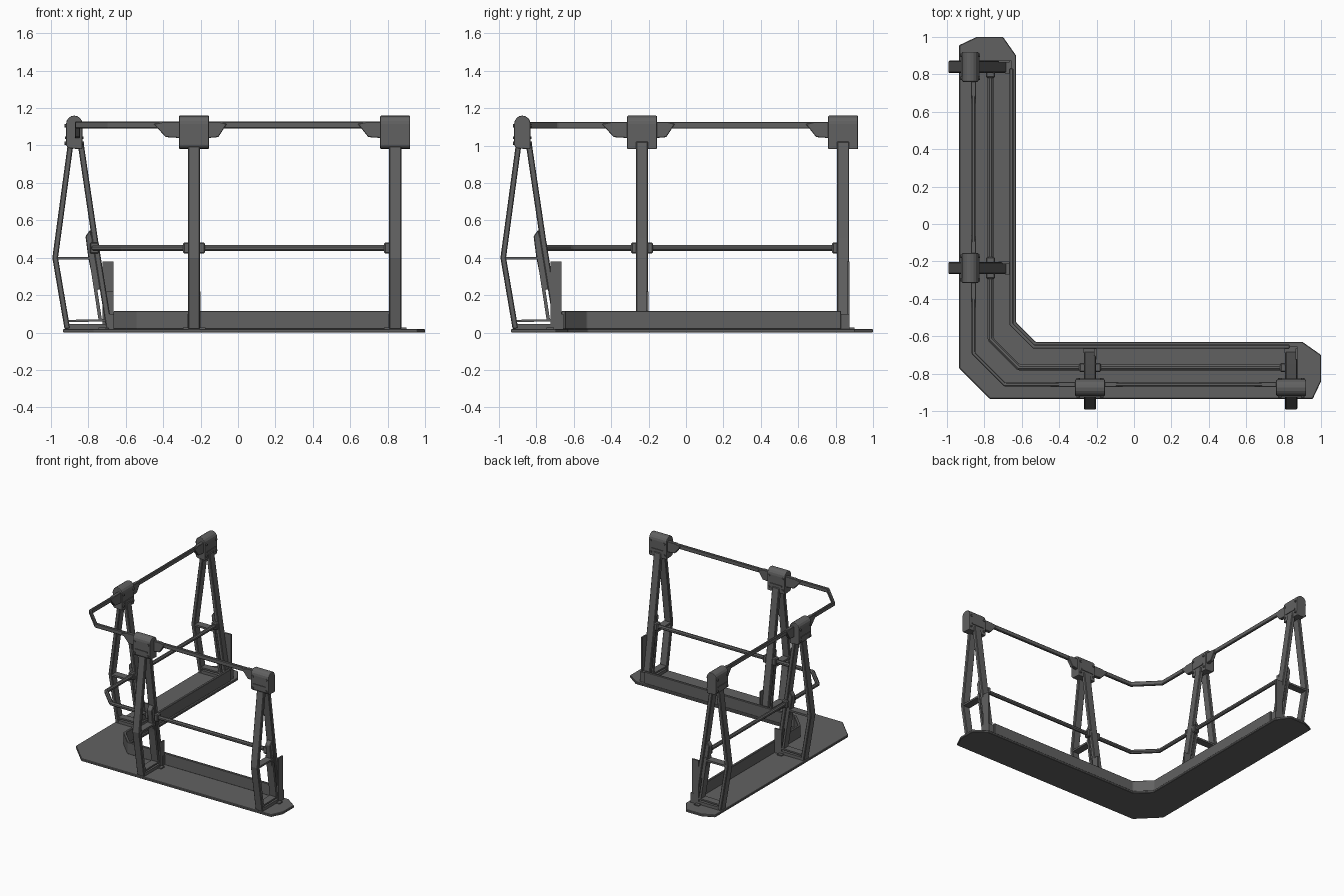
import bpy, bmesh, math
from mathutils import Vector, Matrix

if "Cube" in bpy.data.objects:
    bpy.data.objects.remove(bpy.data.objects["Cube"])

SWAP = Matrix(((0, 1, 0, 0), (1, 0, 0, 0), (0, 0, 1, 0), (0, 0, 0, 1)))
mat = bpy.data.materials.new("dark_metal")
mat.diffuse_color = (0.12, 0.12, 0.12, 1)
mat.use_nodes = True
mat.node_tree.nodes["Principled BSDF"].inputs["Base Color"].default_value = mat.diffuse_color


def finish(bm, name, bevel=0.0, both=False, segments=1):
    """Make an object, and its twin on the other wing when both is set."""
    for wing in ((False, True) if both else (False,)):
        if wing:
            bm.transform(SWAP)
        bmesh.ops.recalc_face_normals(bm, faces=bm.faces)
        me = bpy.data.meshes.new(name)
        bm.to_mesh(me)
        me.materials.append(mat)
        ob = bpy.data.objects.new(name + ("_side" if wing else ""), me)
        bpy.context.collection.objects.link(ob)
        if bevel:
            m = ob.modifiers.new("bevel", 'BEVEL')
            m.width, m.segments = bevel, segments
            m.limit_method, m.angle_limit = 'ANGLE', math.radians(40)
    bm.free()


def prism(bm, pts, depth):
    """Solid from a flat outline of 3D points pushed along depth."""
    face = bm.faces.new([bm.verts.new(p) for p in pts])
    r = bmesh.ops.extrude_face_region(bm, geom=[face], use_keep_orig=True)
    new = [v for v in r["geom"] if isinstance(v, bmesh.types.BMVert)]
    bmesh.ops.translate(bm, verts=new, vec=depth)


def strip(path, w):
    """Mitred outline of constant width around a 2D centre line."""
    pts = [Vector(p) for p in path]
    left, right = [], []
    for i, p in enumerate(pts):
        a = (p - pts[i - 1]).normalized() if i else (pts[1] - p).normalized()
        b = (pts[i + 1] - p).normalized() if i < len(pts) - 1 else a
        n = Vector((-a.y - b.y, a.x + b.x)).normalized()
        n *= w / 2 / n.dot(Vector((-a.y, a.x)))
        left.append(p + n)
        right.append(p - n)
    return left + right[::-1]


def side(bm, outline, x, width):
    """Profile in y,z centred on x."""
    prism(bm, [(x - width / 2, p[0], p[1]) for p in outline], (width, 0, 0))


def box(bm, x0, x1, y0, y1, z0, z1):
    prism(bm, [(x0, y0, z0), (x1, y0, z0), (x1, y1, z0), (x0, y1, z0)], (0, 0, z1 - z0))


def rail(name, half, w, z0, z1, bevel=0.0, segments=1):
    """Rail running round the corner of both wings."""
    path = half + [(y, x) for x, y in half[::-1]]
    bm = bmesh.new()
    prism(bm, [(p.x, p.y, z0) for p in strip(path, w)], (0, 0, z1 - z0))
    finish(bm, name, bevel, False, segments)


# L-shaped base plate
half = [(-0.525, -0.63), (0.90, -0.63), (1, -0.70), (1, -0.84), (0.955, -0.935), (-0.77, -0.935)]
bm = bmesh.new()
prism(bm, [(x, y, 0) for x, y in half + [(y, x) for x, y in half[::-1]]], (0, 0, 0.02))
finish(bm, "base_plate", 0.004)

# Continuous rails and toe board
rail("top_rail", [(0.84, -0.858), (-0.69, -0.858)], 0.02, 1.09, 1.127, 0.005)
rail("middle_rail", [(0.84, -0.767), (-0.615, -0.767)], 0.03, 0.437, 0.467, 0.0085)
rail("toe_board", [(0.83, -0.655), (-0.535, -0.655)], 0.02, 0.018, 0.115, 0.003)

# Angled support frames
for i, x in enumerate((-0.235, 0.84)):
    tag = ("inner_", "end_")[i]

    # outer bent leg, foot and straight leg
    bm = bmesh.new()
    side(bm, strip([(-0.893, 1.02), (-0.977, 0.4), (-0.912, 0.02)], 0.03), x, 0.065)
    side(bm, strip([(-0.842, 1.02), (-0.765, 0.5), (-0.688, 0.02)], 0.032), x, 0.065)
    finish(bm, tag + "legs", 0.005, True)

    bm = bmesh.new()
    side(bm, strip([(-0.79, 0.42), (-0.735, 0.06)], 0.018), x, 0.06)
    side(bm, strip([(-0.97, 0.397), (-0.775, 0.397)], 0.015), x, 0.06)
    side(bm, strip([(-0.91, 0.062), (-0.70, 0.066)], 0.012), x, 0.06)
    side(bm, strip([(-0.915, 0.032), (-0.685, 0.032)], 0.026), x, 0.06)
    finish(bm, tag + "braces", 0, True)

    # bracket holding the middle rail to the leg
    bm = bmesh.new()
    side(bm, [(-0.815, 0.515), (-0.79, 0.55), (-0.755, 0.42), (-0.725, 0.23),
              (-0.765, 0.23), (-0.80, 0.40)], x, 0.045)
    finish(bm, tag + "rail_bracket", 0.004, True)
    bm = bmesh.new()
    for s in (-1, 1):
        if i and s > 0:
            continue
        c = x + s * 0.042
        box(bm, c - 0.017, c + 0.017, -0.792, -0.742, 0.422, 0.482)
    finish(bm, tag + "rail_clamps", 0.007, True)

    # rounded clamp head
    bm = bmesh.new()
    arc = [(-0.875 + 0.044 * math.cos(a), 1.115 + 0.045 * math.sin(a))
           for a in [math.pi * k / 8 for k in range(9)]]
    side(bm, arc + [(-0.919, 1.0), (-0.905, 0.985), (-0.832, 0.98)], x, 0.16)
    finish(bm, tag + "clamp_head", 0.006, True, 2)

    # bolts and small cover strip on the head faces
    bm = bmesh.new()
    for sx in (-1, 1):
        for z in (1.012, 1.105):
            m = Matrix.Translation((x + sx * 0.062, -0.875, z)) @ Matrix.Rotation(math.pi / 2, 4, 'X')
            bmesh.ops.create_cone(bm, cap_ends=True, segments=8, radius1=0.009,
                                  radius2=0.009, depth=0.102, matrix=m)
    box(bm, x - 0.055, x + 0.055, -0.924, -0.826, 1.035, 1.047)
    finish(bm, tag + "head_bolts", 0, True)

    # tapered gussets under the top rail
    bm = bmesh.new()
    for s, length in (((-1, 0.14), (1, 0.10)), ((-1, 0.125),))[i]:
        r = x + s * 0.075
        out = [(r, 1.127), (r + s * length * 0.6, 1.127), (r + s * length, 1.115),
               (r + s * length * 0.55, 1.045), (r, 1.04)]
        prism(bm, [(p, -0.872, z) for p, z in out], (0, 0.028, 0))
    finish(bm, tag + "gussets", 0.003, True)

    # foot plate and toe board upright
    bm = bmesh.new()
    box(bm, x - 0.06, x + 0.06, -0.745, -0.705, 0.018, 0.028)
    box(bm, x + 0.022, x + 0.034, -0.725, -0.665, 0.02, 0.22 if not i else 0.38)
    box(bm, x - 0.035, x + 0.035, -0.69, -0.655, 0.02, 0.10)
    finish(bm, tag + "foot_plate", 0, True)
